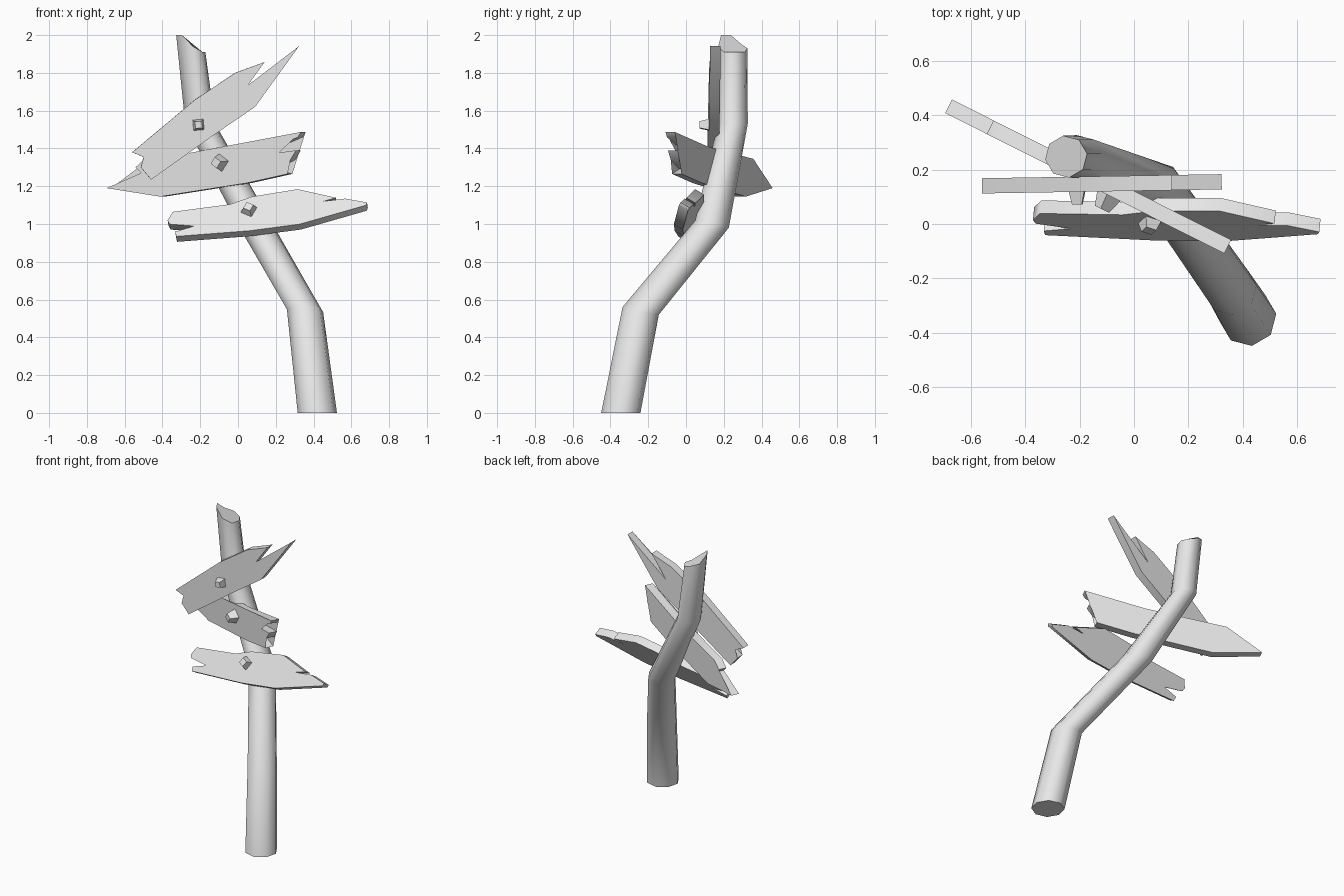
import bpy, bmesh, math
from mathutils import Vector, Matrix

cube = bpy.data.objects.get("Cube")
if cube:
    bpy.data.objects.remove(cube, do_unlink=True)

grey = bpy.data.materials.new("weathered_grey")
grey.use_nodes = True
grey.diffuse_color = (0.8, 0.8, 0.8, 1)
grey.node_tree.nodes["Principled BSDF"].inputs["Base Color"].default_value = (0.8, 0.8, 0.8, 1)


def finish(bm, name, smooth_angle):
    """Turn a bmesh into a shaded object with the shared material."""
    bmesh.ops.recalc_face_normals(bm, faces=bm.faces[:])
    mesh = bpy.data.meshes.new(name)
    bm.to_mesh(mesh)
    bm.free()
    mesh.materials.append(grey)
    obj = bpy.data.objects.new(name, mesh)
    bpy.context.collection.objects.link(obj)
    bpy.ops.object.select_all(action='DESELECT')
    obj.select_set(True)
    bpy.context.view_layer.objects.active = obj
    bpy.ops.object.shade_smooth_by_angle(angle=math.radians(smooth_angle))
    return obj


# Crooked post: stacked octagonal rings with a broken top
def build_post():
    bm = bmesh.new()
    sides = 8
    # centre, radius, slope of the ring along x and y
    sections = [
        ((0.42, -0.345, 0), 0.105, (0, 0)),
        ((0.355, -0.24, 0.54), 0.097, (-0.05, -0.22)),
        ((0.09, 0.138, 1.0), 0.09, (0.1, -0.2)),
        ((-0.2, 0.248, 1.53), 0.08, (0, 0)),
        ((-0.25, 0.248, 1.91), 0.078, (0, 0)),
    ]
    broken_rise = (0, 0, 0.02, 0.04, 0.09, 0.09, 0.03, 0)
    rings = []
    for centre, radius, slope in sections:
        ring = []
        for i in range(sides):
            angle = math.radians(8) + math.tau * i / sides
            dx, dy = radius * math.cos(angle), radius * math.sin(angle)
            dz = slope[0] * dx + slope[1] * dy
            ring.append(bm.verts.new(Vector(centre) + Vector((dx, dy, dz))))
        rings.append(ring)
    for vert, rise in zip(rings[-1], broken_rise):
        vert.co.z += rise
    for low, high in zip(rings, rings[1:]):
        for i in range(sides):
            j = (i + 1) % sides
            bm.faces.new((low[i], low[j], high[j], high[i]))
    bm.faces.new(rings[0])
    bm.faces.new(rings[-1])
    finish(bm, "post", 50)


# Splintered plank: outline in x and z laid on the plane y = a + b*x + c*z
def build_plank(name, outline, plane, thickness=0.056):
    a, b, c = plane
    normal = Vector((b, -1, c)).normalized()
    bm = bmesh.new()
    sheets = []
    for side in (0.5, -0.5):
        sheets.append([bm.verts.new(Vector((x, a + b * x + c * z, z)) + normal * thickness * side)
                       for x, z in outline])
    front, back = sheets
    for i in range(len(outline)):
        j = (i + 1) % len(outline)
        bm.faces.new((front[i], front[j], back[j], back[i]))
    caps = [bm.faces.new(front), bm.faces.new(back)]
    bmesh.ops.triangulate(bm, faces=caps)
    finish(bm, name, 60)


# Chunky four-sided nail head standing on a plank
def build_nail(name, x, z, plane, size, height, turn):
    a, b, c = plane
    normal = Vector((b, -1, c)).normalized()
    base = Vector((x, a + b * x + c * z, z))
    bm = bmesh.new()
    place = (Matrix.Translation(base + normal * (0.02 + height / 2))
             @ normal.to_track_quat('Z', 'Y').to_matrix().to_4x4()
             @ Matrix.Rotation(math.radians(turn), 4, 'Z'))
    bmesh.ops.create_cone(bm, cap_ends=True, segments=4, radius1=size,
                          radius2=size * 0.6, depth=height, matrix=place)
    finish(bm, name, 30)


build_post()

# Sign planks, top to bottom
top_plane = (0.15, 0.017, 0)
build_plank("top_plank", [
    (0.14, 1.857), (-0.016, 1.80), (-0.23, 1.656), (-0.56, 1.38), (-0.50, 1.354),
    (-0.307, 1.46), (-0.515, 1.30), (-0.46, 1.235), (-0.13, 1.47), (0.09, 1.62),
    (0.323, 1.942), (0.03, 1.704)], top_plane)

middle_plane = (0.09, -0.503, 0)
build_plank("middle_plank", [
    (-0.683, 1.19), (-0.50, 1.27), (-0.53, 1.30), (-0.48, 1.345), (-0.25, 1.375),
    (0, 1.41), (0.345, 1.487), (0.33, 1.46), (0.1, 1.36), (0.32, 1.39),
    (0.29, 1.34), (0.2, 1.29), (0.275, 1.265), (0.06, 1.217), (-0.40, 1.145)], middle_plane)

lower_plane = (-0.60, -0.095, 0.6)
build_plank("lower_plank", [
    (-0.37, 1.005), (-0.344, 1.05), (-0.04, 1.09), (0.074, 1.13), (0.317, 1.17),
    (0.52, 1.125), (0.45, 1.105), (0.57, 1.12), (0.685, 1.10), (0.68, 1.085),
    (0.33, 0.985), (0.064, 0.95), (-0.325, 0.92), (-0.33, 0.945), (-0.23, 0.975),
    (-0.36, 0.985)], lower_plane)

# Nails
build_nail("top_nail", -0.21, 1.525, top_plane, 0.042, 0.055, 50)
build_nail("middle_nail", -0.08, 1.325, middle_plane, 0.05, 0.065, 10)
build_nail("lower_nail", 0.06, 1.06, lower_plane, 0.048, 0.045, 20)
